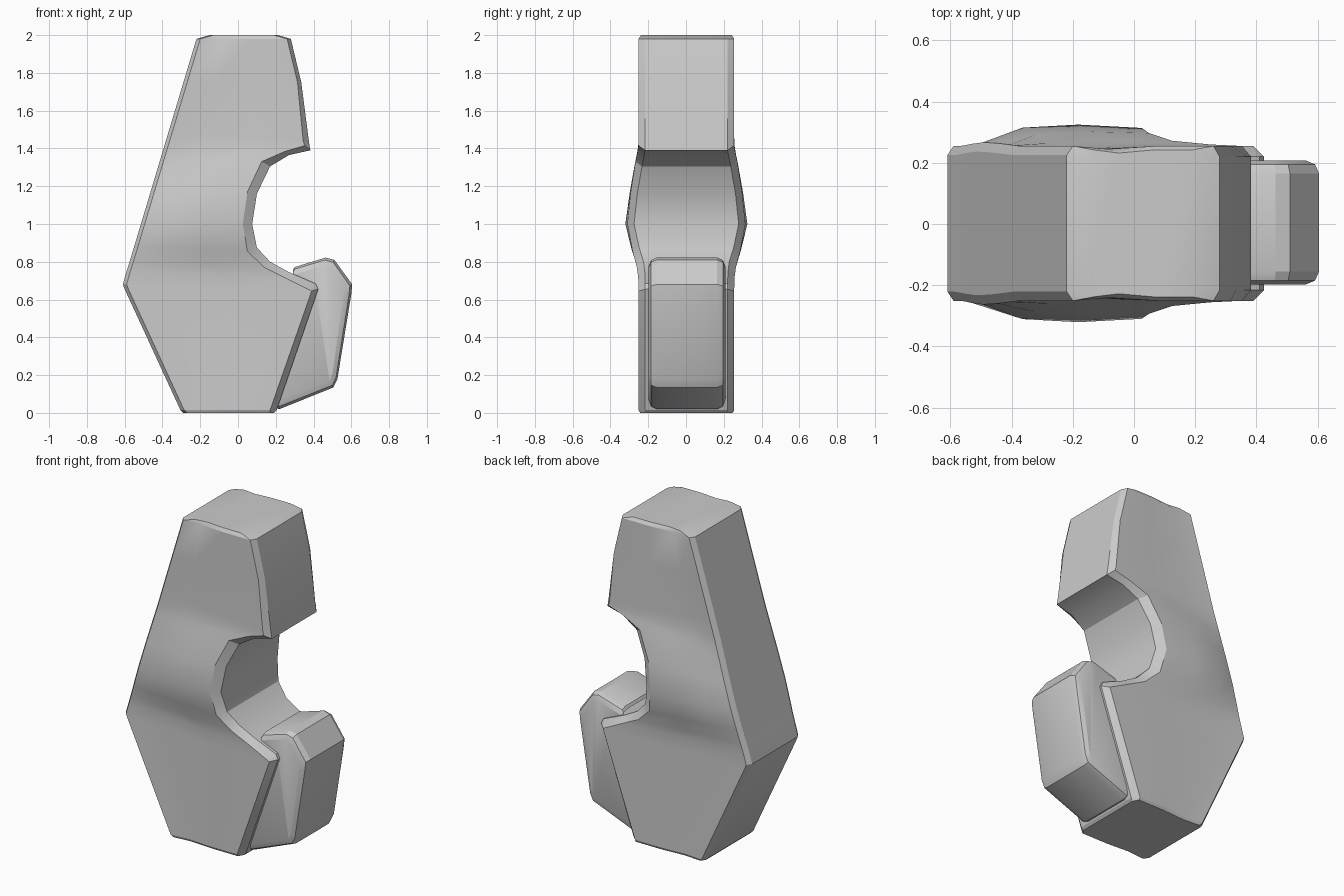
import bpy, bmesh, math


def loft(name, rings):
    """Join equal-sized closed rings with quads and cap both ends."""
    bm = bmesh.new()
    vs = [[bm.verts.new(p) for p in ring] for ring in rings]
    n = len(rings[0])
    for a, b in zip(vs, vs[1:]):
        for i in range(n):
            j = (i + 1) % n
            bm.faces.new((a[i], a[j], b[j], b[i]))
    bm.faces.new(vs[0][::-1])
    bm.faces.new(vs[-1])
    caps = [f for f in bm.faces if len(f.verts) > 4]
    bmesh.ops.triangulate(bm, faces=caps)
    bmesh.ops.recalc_face_normals(bm, faces=bm.faces)
    me = bpy.data.meshes.new(name)
    bm.to_mesh(me)
    bm.free()
    ob = bpy.data.objects.new(name, me)
    bpy.context.collection.objects.link(ob)
    bpy.context.view_layer.objects.active = ob
    ob.select_set(True)
    bpy.ops.object.shade_smooth_by_angle(angle=math.radians(24))
    ob.select_set(False)
    return ob


def body_ring(xl, zl, xr, zr, hl, hm, hr, dx, dz):
    """Chamfered cross-section running from the left edge to the right edge."""
    xc, zc = xr + dx, zr + dz
    xa = xl + 0.02

    def along(t):
        return xa + (xc - xa) * t, zl + (zc - zl) * t

    half = [(xl, zl, hl - 0.03), (xa, zl, hl), (*along(0.25), hm - 0.01),
            (*along(0.6), hm), (xc, zc, hr), (xr, zr, hr - 0.035)]
    ring = [(x, -y + 0.002, z) for x, z, y in half]
    return ring + [(x, y + 0.002, z) for x, z, y in reversed(half)]


# Body: left x,z / right x,z / half depths left, middle, right / chamfer offset
rows = [
    (-.29, .00, .19, .00, .245, .245, .245, -.02, .0),
    (-.305, .015, .205, .015, .253, .253, .253, -.035, .0),
    (-.60, .655, .425, .655, .253, .253, .253, -.035, -.01),
    (-.61, .68, .41, .685, .253, .253, .253, -.03, -.035),
    (-.59, .75, .27, .745, .253, .255, .255, -.02, -.03),
    (-.574, .80, .17, .80, .255, .262, .262, -.03, -.03),
    (-.55, .88, .10, .875, .26, .29, .285, -.05, -.02),
    (-.514, 1.00, .075, 1.00, .265, .323, .312, -.05, .0),
    (-.466, 1.16, .10, 1.16, .262, .30, .295, -.05, .01),
    (-.424, 1.30, .17, 1.305, .257, .273, .27, -.045, .025),
    (-.409, 1.35, .27, 1.365, .255, .262, .258, -.02, .02),
    (-.391, 1.41, .383, 1.39, .253, .255, .253, -.03, .025),
    (-.364, 1.50, .375, 1.44, .253, .253, .253, -.03, .0),
    (-.289, 1.75, .335, 1.75, .253, .253, .253, -.02, .0),
    (-.22, 1.98, .28, 1.98, .253, .253, .253, -.02, .0),
    (-.15, 2.00, .21, 2.00, .24, .24, .24, -.02, .0),
]
loft("hook_body", [body_ring(*r) for r in rows])

# Latch: side profile with chamfered front and back rims
outline = [(.29, .755), (.30, .772), (.463, .822), (.51, .81), (.605, .68),
           (.60, .63), (.526, .177), (.505, .135), (.22, .02), (.18, .03),
           (.38, .62), (.41, .69)]


def latch_ring(y, k):
    cx, cz = .42, .45
    ring = []
    for x, z in outline:
        sx = 1 - k if x > .45 else 1
        ring.append((cx + (x - cx) * sx, y + .005, cz + (z - cz) * (1 - k * .5)))
    return ring


loft("latch", [latch_ring(-.203, .24), latch_ring(-.19, .07), latch_ring(-.16, 0),
               latch_ring(.16, 0), latch_ring(.19, .07), latch_ring(.203, .24)])
